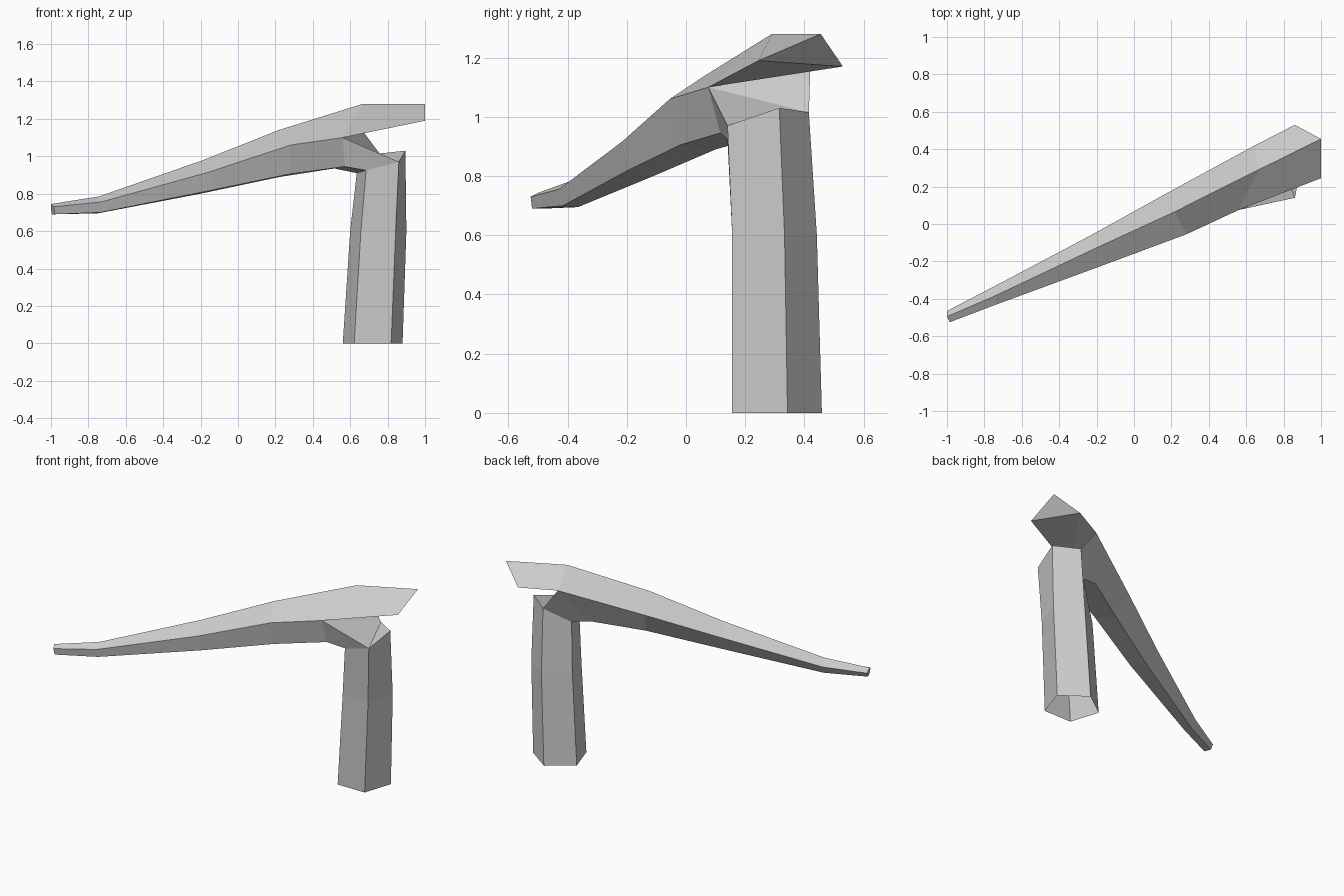
import bpy
import bmesh
from math import cos, sin, radians
from mathutils import Vector

default_cube = bpy.data.objects.get("Cube")
if default_cube:
    bpy.data.objects.remove(default_cube, do_unlink=True)


def make_material(name, colour):
    material = bpy.data.materials.new(name)
    material.use_nodes = True
    material.diffuse_color = (*colour, 1)
    shader = material.node_tree.nodes["Principled BSDF"]
    shader.inputs["Base Color"].default_value = (*colour, 1)
    return material


def add_ring(bm, points):
    return [bm.verts.new(Vector(point)) for point in points]


def pentagon(x, y, z, radius):
    """Five points, starting at the front corner on the +x side."""
    angles = [radians(-54 + 72 * i) for i in range(5)]
    return [(x + radius * cos(a), y + radius * sin(a), z) for a in angles]


def bridge(bm, first, second, closed=True):
    """Join two rings, or two open strips, with one quad per side."""
    count = len(first)
    for i in range(count if closed else count - 1):
        j = (i + 1) % count
        bm.faces.new((first[i], first[j], second[j], second[i]))


bm = bmesh.new()

# Upright trunk: pentagonal prism with an open foot and a slanted top
trunk_rings = [
    add_ring(bm, pentagon(0.72, 0.291, 0, 0.168)),
    add_ring(bm, pentagon(0.75, 0.284, 0.6, 0.158)),
    add_ring(bm, [(0.86, 0.14, 0.97), (0.895, 0.315, 1.03), (0.757, 0.415, 1.015),
                  (0.635, 0.29, 0.91), (0.685, 0.14, 0.925)]),
]
for lower, upper in zip(trunk_rings, trunk_rings[1:]):
    bridge(bm, lower, upper)

# Long limb: each cross-section runs ridge, front, front base, back base, back
limb_sections = [
    [(-1, -0.495, 0.745), (-0.985, -0.525, 0.73), (-0.98, -0.52, 0.69),
     (-0.995, -0.48, 0.69), (-1, -0.465, 0.72)],
    [(-0.745, -0.385, 0.785), (-0.735, -0.43, 0.755), (-0.735, -0.415, 0.7),
     (-0.75, -0.365, 0.695), (-0.76, -0.34, 0.745)],
    [(-0.185, -0.12, 0.98), (-0.15, -0.215, 0.917), (-0.135, -0.195, 0.82),
     (-0.2, -0.11, 0.8), (-0.23, -0.06, 0.9)],
    [(0.217, 0.065, 1.14), (0.28, -0.055, 1.06), (0.275, -0.02, 0.905),
     (0.225, 0.1, 0.89), (0.185, 0.17, 1.03)],
    [(0.666, 0.29, 1.28), (0.56, 0.075, 1.1), (0.57, 0.115, 0.945),
     (0.515, 0.26, 0.935), (0.645, 0.42, 1.165)],
]
limb_rings = [add_ring(bm, section) for section in limb_sections]
for first, second in zip(limb_rings, limb_rings[1:]):
    bridge(bm, first, second)
bm.faces.new(limb_rings[0])

# Overhanging butt end: three-sided continuation of the limb
ridge, front, front_base, back_base, back = limb_rings[-1]
end = add_ring(bm, [(0.86, 0.53, 1.17), (1, 0.455, 1.28), (1, 0.245, 1.19)])
bridge(bm, [back, ridge, front], end, closed=False)
bm.faces.new(end)
bm.faces.new((front, end[2], end[0]))
bm.faces.new((front, end[0], back))

# Joint between the underside of the limb and the top of the trunk
front_right, right, rear, left, front_left = trunk_rings[-1]
bridge(bm, [front, front_base, back_base, back],
       [front_right, front_left, left, rear], closed=False)
bm.faces.new((front, back, rear))
bm.faces.new((front, rear, front_right))
bm.faces.new((front_right, rear, right))

bmesh.ops.recalc_face_normals(bm, faces=bm.faces)
mesh = bpy.data.meshes.new("bent_limb")
bm.to_mesh(mesh)
bm.free()
mesh.materials.append(make_material("pale grey", (0.6, 0.6, 0.6)))
bent_limb = bpy.data.objects.new("bent_limb", mesh)
bpy.context.collection.objects.link(bent_limb)
